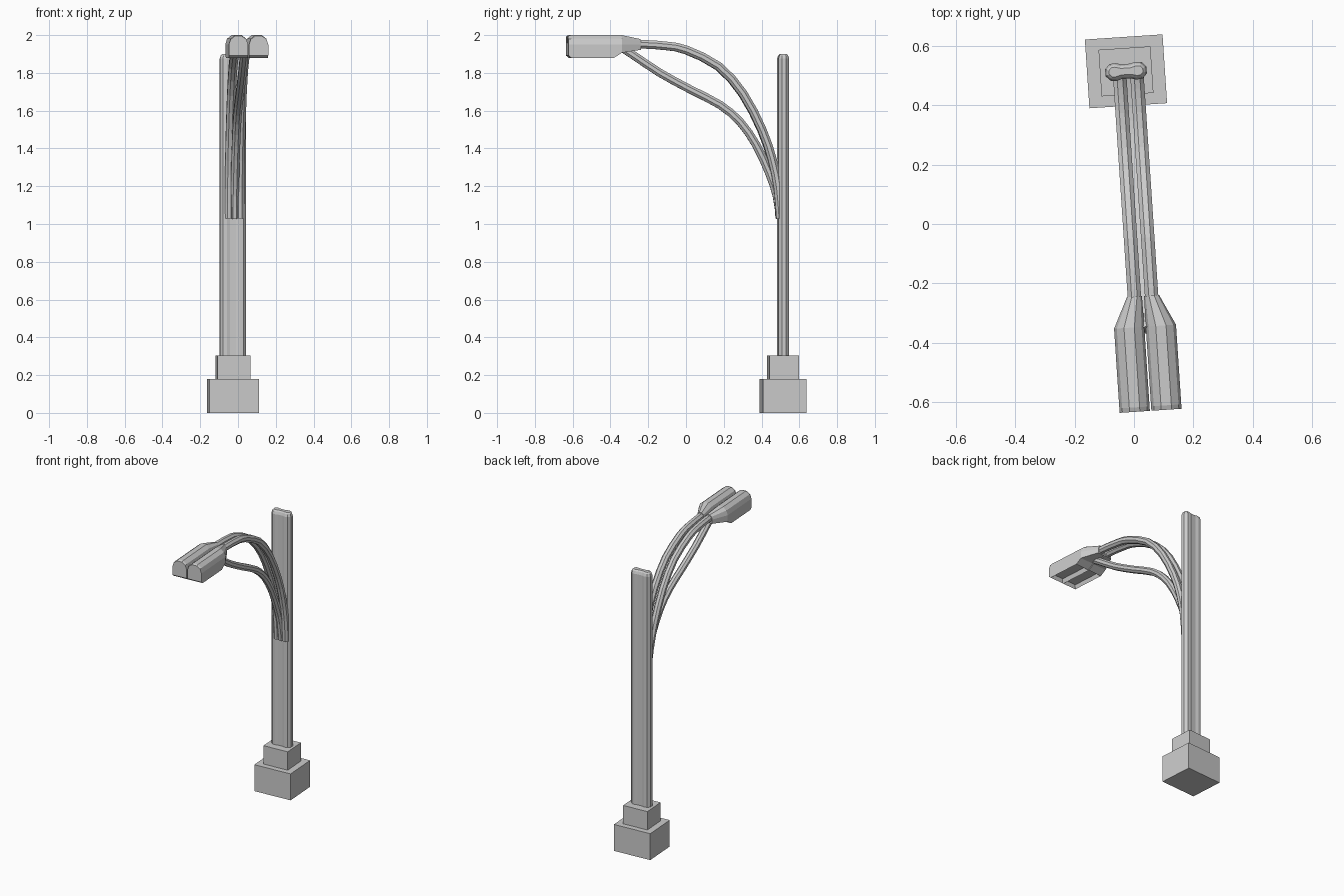
import bpy, bmesh, math
from mathutils import Matrix, Vector

if "Cube" in bpy.data.objects:
    bpy.data.objects.remove(bpy.data.objects["Cube"])

# Whole lamp is turned slightly about z; local origin is the post axis
PLACE = Matrix.Translation((-0.027, 0.514, 0)) @ Matrix.Rotation(math.radians(3.8), 4, 'Z')


def finish(name, bm):
    bmesh.ops.recalc_face_normals(bm, faces=bm.faces)
    mesh = bpy.data.meshes.new(name)
    bm.to_mesh(mesh)
    bm.free()
    obj = bpy.data.objects.new(name, mesh)
    obj.matrix_world = PLACE
    bpy.context.collection.objects.link(obj)
    return obj


def loft(rings):
    """Skin a list of equal-length point rings and cap both ends."""
    bm = bmesh.new()
    vs = [[bm.verts.new(p) for p in ring] for ring in rings]
    n = len(vs[0])
    for a, b in zip(vs, vs[1:]):
        for i in range(n):
            j = (i + 1) % n
            bm.faces.new((a[i], a[j], b[j], b[i]))
    bm.faces.new(vs[0])
    bm.faces.new(vs[-1])
    return bm


def box(name, sx, sy, z0, z1):
    bm = bmesh.new()
    bmesh.ops.create_cube(bm, size=1, matrix=Matrix.Translation((0, 0, (z0 + z1) / 2))
                          @ Matrix.Diagonal((sx, sy, z1 - z0, 1)))
    return finish(name, bm)


def smooth_path(pts, steps):
    """Catmull-Rom through (y, z) points."""
    p = [Vector(q) for q in pts]
    p = [2 * p[0] - p[1]] + p + [2 * p[-1] - p[-2]]
    out = []
    for i in range(1, len(p) - 2):
        a, b, c, d = p[i - 1:i + 3]
        for k in range(steps):
            t = k / steps
            out.append(0.5 * (2 * b + (c - a) * t + (2 * a - 5 * b + 4 * c - d) * t * t
                              + (3 * b - a - 3 * c + d) * t ** 3))
    return out + [p[-2]]


def tube(name, x, pts, r, sides=8):
    path = smooth_path(pts, 2)
    rings = []
    for i, p in enumerate(path):
        t = (path[min(i + 1, len(path) - 1)] - path[max(i - 1, 0)]).normalized()
        nrm = Vector((-t.y, t.x))
        ring = []
        for k in range(sides):
            a = math.tau * (k + 0.5) / sides
            q = p + nrm * (r * math.sin(a))
            ring.append((x + r * math.cos(a), q.x - 0.514, q.y))
        rings.append(ring)
    return finish(name, loft(rings))


# Stepped footing
box("footing_lower", 0.262, 0.232, 0, 0.18)
box("footing_upper", 0.175, 0.157, 0.18, 0.305)


# Post: two rounded ribs joined by a slimmer web, with a chamfered top
def post_ring(z, inset):
    r, cx, web = 0.031 - inset, 0.041, 0.025 - inset
    half = [(cx - 0.025, web)]
    half += [(cx + r * math.cos(math.radians(a)), r * math.sin(math.radians(a)))
             for a in (105, 65, 22, -22, -65, -105)]
    half += [(cx - 0.025, -web)]
    return [(x, y, z) for x, y in half] + [(-x, -y, z) for x, y in half]


finish("post", loft([post_ring(0.3, 0), post_ring(1.875, 0),
                     post_ring(1.892, 0.006), post_ring(1.9, 0.014)]))

# Arms: two high arching tubes and one lower brace between them (world y, z)
ARM_X = 0.007
upper = [(-0.30, 1.95), (-0.22, 1.951), (-0.1, 1.942), (0.0, 1.921), (0.17, 1.835),
         (0.30, 1.69), (0.40, 1.50), (0.455, 1.34), (0.485, 1.19), (0.498, 1.03)]
lower = [(-0.36, 1.945), (-0.29, 1.90), (-0.14, 1.80), (0.02, 1.713), (0.18, 1.63),
         (0.286, 1.54), (0.37, 1.42), (0.44, 1.27), (0.48, 1.15), (0.498, 1.03)]
for side, label in ((-1, "left"), (1, "right")):
    tube("arm_" + label, ARM_X + side * 0.029, upper, 0.0245)
tube("arm_brace", ARM_X, lower, 0.0235)


# Lamp heads: flat underside, arched top, tapering back to the arm
def head_ring(side, y, cx, hw, zb, zs, zt):
    pts = [(-hw, zb), (hw, zb)]
    for a in (0, 35, 70, 110, 145, 180):
        c, s = math.cos(math.radians(a)), math.sin(math.radians(a))
        pts.append((hw * c, zs + (zt - zs) * s / math.sin(math.radians(70))))
    return [(ARM_X + side * cx + x, y - 0.514, z) for x, z in pts]


for side, label in ((-1, "left"), (1, "right")):
    sections = [(-0.632, 0.0535, 0.051, 1.892, 1.95, 1.995),
                (-0.617, 0.0535, 0.051, 1.88, 1.951, 2.0),
                (-0.39, 0.0535, 0.051, 1.88, 1.951, 2.0),
                (-0.348, 0.0535, 0.051, 1.907, 1.951, 2.0),
                (-0.245, 0.029, 0.0255, 1.922, 1.95, 1.979)]
    bm = loft([head_ring(side, *s) for s in sections])
    # Recessed light panel in the underside
    bm.normal_update()
    panel = [f for f in bm.faces if all(abs(v.co.z - 1.88) < 1e-4 for v in f.verts)]
    bmesh.ops.inset_region(bm, faces=panel, thickness=0.012)
    bmesh.ops.translate(bm, verts=panel[0].verts, vec=(0, 0, 0.025))
    finish("lamp_head_" + label, bm)
